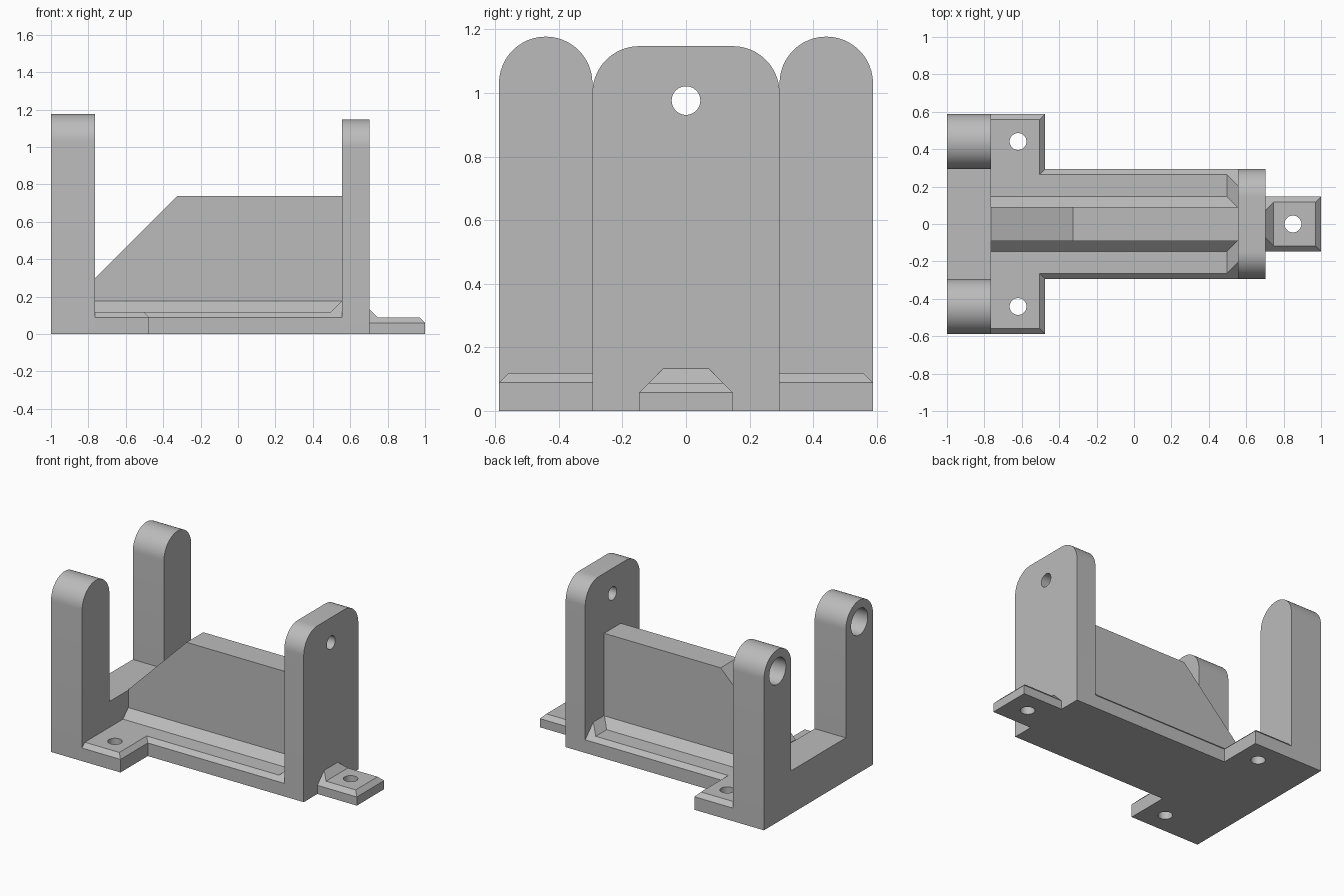
import bpy, bmesh
from math import sin, cos, pi
from mathutils import Matrix, Vector

cube = bpy.data.objects.get("Cube")
if cube:
    bpy.data.objects.remove(cube, do_unlink=True)

grey = bpy.data.materials.new("plain grey")
grey.use_nodes = True
grey.diffuse_color = (0.5, 0.5, 0.5, 1)
grey.node_tree.nodes["Principled BSDF"].inputs["Base Color"].default_value = (0.5, 0.5, 0.5, 1)


def finish(name, bm):
    bmesh.ops.recalc_face_normals(bm, faces=bm.faces)
    mesh = bpy.data.meshes.new(name)
    bm.to_mesh(mesh)
    bm.free()
    mesh.materials.append(grey)
    obj = bpy.data.objects.new(name, mesh)
    bpy.context.collection.objects.link(obj)
    return obj


def prism(name, points, sweep, bevel_top=0):
    """Extrude a closed outline along a vector, optionally chamfering the top rim."""
    bm = bmesh.new()
    face = bm.faces.new([bm.verts.new(p) for p in points])
    out = bmesh.ops.extrude_face_region(bm, geom=[face], use_keep_orig=True)["geom"]
    bmesh.ops.translate(bm, vec=sweep, verts=[v for v in out if isinstance(v, bmesh.types.BMVert)])
    bmesh.ops.recalc_face_normals(bm, faces=bm.faces)
    if bevel_top:
        rim = [e for e in out if isinstance(e, bmesh.types.BMEdge)]
        bmesh.ops.bevel(bm, geom=rim, offset=bevel_top, segments=1, affect='EDGES')
    return finish(name, bm)


def ramp(name, foot_x, wall_x, y, z):
    """Wedge against a wall, its ends sloping inward at 45 degrees."""
    rise = abs(wall_x - foot_x)
    bm = bmesh.new()
    for s in (-1, 1):
        for p in ((foot_x, s * y, z), (wall_x, s * y, z), (wall_x, s * (y - rise), z + rise)):
            bm.verts.new(p)
    bmesh.ops.convex_hull(bm, input=bm.verts)
    bmesh.ops.dissolve_limit(bm, angle_limit=0.01, verts=bm.verts, edges=bm.edges)
    return finish(name, bm)


def drill(obj, centre, radius, depth, axis):
    bm = bmesh.new()
    turn = Vector((0, 0, 1)).rotation_difference(Vector(axis)).to_matrix().to_4x4()
    bmesh.ops.create_cone(bm, cap_ends=True, segments=48, radius1=radius, radius2=radius,
                          depth=depth, matrix=Matrix.Translation(centre) @ turn)
    cutter = finish("hole_cutter", bm)
    cutter.hide_render = True
    mod = obj.modifiers.new("hole", 'BOOLEAN')
    mod.operation, mod.solver, mod.object = 'DIFFERENCE', 'EXACT', cutter
    bpy.context.view_layer.objects.active = obj
    bpy.ops.object.modifier_apply(modifier=mod.name)
    bpy.data.objects.remove(cutter, do_unlink=True)


def arc(y, z, r, start, end, steps=24):
    angles = [start + (end - start) * i / steps for i in range(steps + 1)]
    return [(y + r * cos(a), z + r * sin(a)) for a in angles]


HALF, ARM, R = 0.588, 0.294, 0.147

# Forked end with two round-topped posts and blind bores
outline = [(-HALF, 0), (HALF, 0)] + arc(HALF - R, 1.03, R, 0, pi)
outline += [(ARM, ARM), (-ARM, ARM)] + arc(R - HALF, 1.03, R, 0, pi)
fork = prism("fork", [(-1, y, z) for y, z in outline], (0.235, 0, 0))
for side in (-1, 1):
    drill(fork, (-1, side * (HALF - R), 1.03), 0.09, 0.34, (1, 0, 0))

# Upright end plate with rounded corners and pivot hole
outline = [(-ARM, 0), (ARM, 0)] + arc(R, 1.0, R, 0, pi / 2) + arc(-R, 1.0, R, pi / 2, pi)
plate = prism("end_plate", [(0.555, y, z) for y, z in outline], (0.147, 0, 0))
drill(plate, (0.63, 0, 0.976), 0.045, 0.4, (1, 0, 0))

# T-shaped base with chamfered rim and two screw holes
half_t = [(0.62, ARM), (-0.475, ARM), (-0.475, HALF), (-0.83, HALF)]
outline = half_t + [(x, -y) for x, y in reversed(half_t)]
base = prism("base", [(x, y, 0) for x, y in outline], (0, 0, 0.118), 0.029)
for side in (-1, 1):
    drill(base, (-0.62, side * (HALF - R), 0.06), 0.045, 0.4, (0, 0, 1))

# Central web with sloped end, and its sloping root
web = prism("web", [(x, -0.09, z) for x, z in
            ((-0.765, 0.1), (0.555, 0.1), (0.555, 0.738), (-0.325, 0.738), (-0.765, 0.298))], (0, 0.18, 0))
root = prism("web_root", [(-0.765, y, z) for y, z in
             ((-R, 0.118), (R, 0.118), (0.088, 0.177), (-0.088, 0.177))], (1.32, 0, 0))
base_ramp = ramp("base_ramp", 0.496, 0.555, 0.265, 0.118)

# Mounting tab beyond the end plate
tab = prism("tab", [(0.63, -R, 0), (1, -R, 0), (1, R, 0), (0.63, R, 0)], (0, 0, 0.088), 0.029)
drill(tab, (0.85, 0, 0.05), 0.045, 0.4, (0, 0, 1))
tab_ramp = ramp("tab_ramp", 0.747, 0.702, 0.118, 0.088)

# Smooth the round surfaces, keep corners sharp
for obj in (fork, plate, base, web, root, base_ramp, tab, tab_ramp):
    bpy.ops.object.select_all(action='DESELECT')
    obj.select_set(True)
    bpy.context.view_layer.objects.active = obj
    bpy.ops.object.shade_smooth_by_angle(angle=pi / 6)
